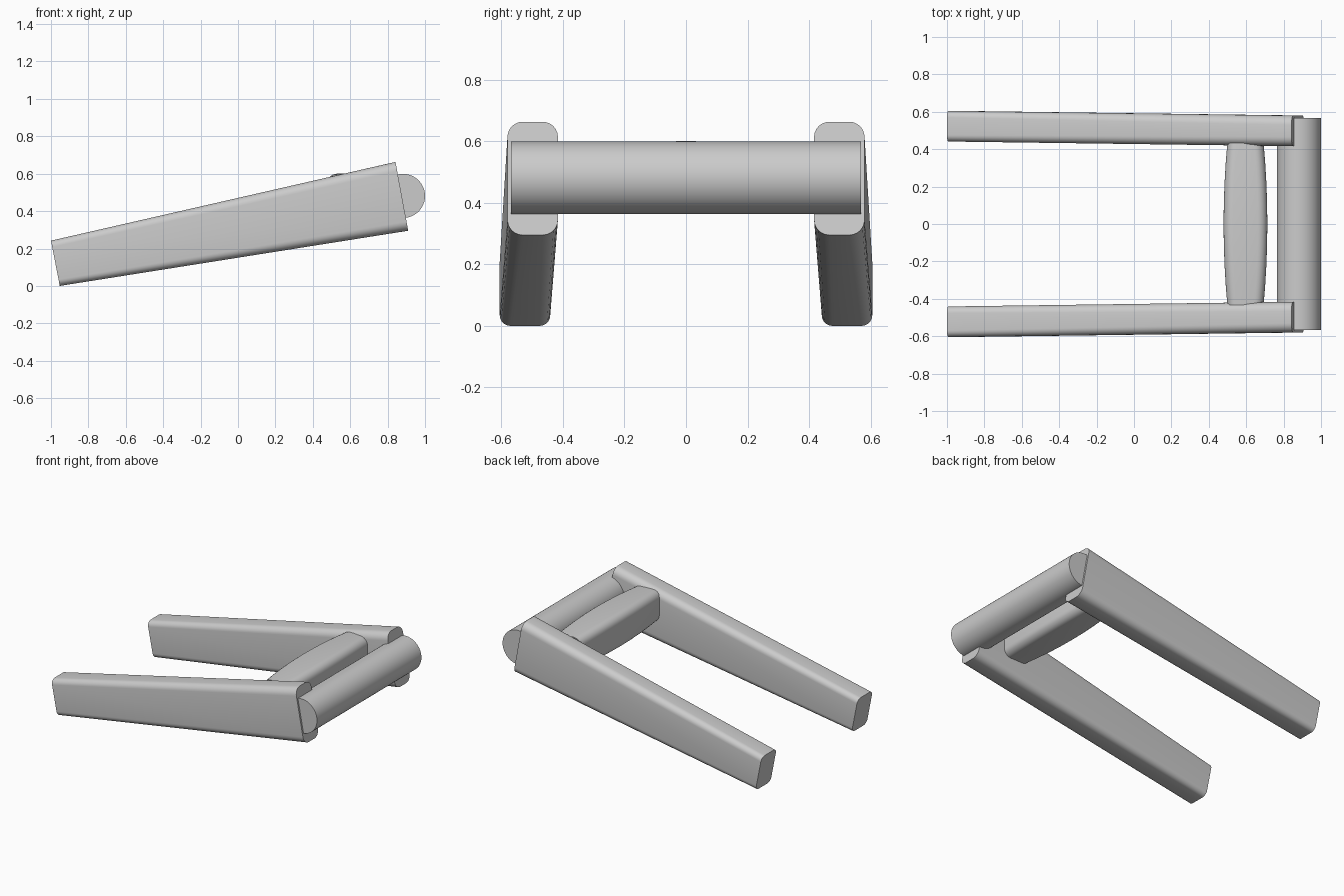
import bpy, bmesh, math
from mathutils import Vector

cube = bpy.data.objects.get("Cube")
if cube:
    bpy.data.objects.remove(cube, do_unlink=True)

grey = bpy.data.materials.new("plain_grey")
grey.use_nodes = True
color = (0.6, 0.6, 0.6, 1)
grey.diffuse_color = color
grey.node_tree.nodes["Principled BSDF"].inputs["Base Color"].default_value = color


def rounded_ring(center, u, v, radius, steps=6):
    """Rounded rectangle with half axes u and v."""
    points = []
    corners = ((1, 1), (-1, 1), (-1, -1), (1, -1))
    for i, (su, sv) in enumerate(corners):
        core = center + u * su + v * sv - (u.normalized() * su + v.normalized() * sv) * radius
        for k in range(steps + 1):
            a = math.pi / 2 * (i + k / steps)
            points.append(core + (u.normalized() * math.cos(a) + v.normalized() * math.sin(a)) * radius)
    return points


def loft(name, rings):
    """Skin consecutive rings and cap both ends."""
    bm = bmesh.new()
    loops = [[bm.verts.new(p) for p in ring] for ring in rings]
    for a, b in zip(loops, loops[1:]):
        for i in range(len(a)):
            j = (i + 1) % len(a)
            bm.faces.new((a[i], a[j], b[j], b[i]))
    bm.faces.new(loops[0])
    bm.faces.new(loops[-1])
    bmesh.ops.recalc_face_normals(bm, faces=bm.faces)
    mesh = bpy.data.meshes.new(name)
    bm.to_mesh(mesh)
    bm.free()
    obj = bpy.data.objects.new(name, mesh)
    bpy.context.collection.objects.link(obj)
    finish(obj)


def finish(obj):
    obj.data.materials.append(grey)
    bpy.ops.object.select_all(action='DESELECT')
    obj.select_set(True)
    bpy.context.view_layer.objects.active = obj
    bpy.ops.object.shade_smooth_by_angle(angle=math.radians(35))


def arm_ring(y, low, high, radius):
    bottom, top = Vector((low[0], y, low[1])), Vector((high[0], y, high[1]))
    return rounded_ring((bottom + top) / 2, Vector((0, 0.082, 0)), (top - bottom) / 2, radius)


# Tapered side arms, splayed slightly apart at the narrow end
for side, name in ((-1, "front_arm"), (1, "back_arm")):
    loft(name, [arm_ring(side * 0.523, (-0.953, 0), (-1, 0.242), 0.035),
                arm_ring(side * 0.498, (0.91, 0.295), (0.842, 0.663), 0.05)])

# Round bar across the wide end
bpy.ops.mesh.primitive_cylinder_add(vertices=48, radius=0.118, depth=1.136,
                                    location=(0.882, 0, 0.481), rotation=(math.pi / 2, 0, 0))
bar = bpy.context.object
bar.name = "round_end_bar"
finish(bar)

# Slightly bulging crossbar between the arms
rings = []
for i in range(9):
    t = i / 4 - 1
    bulge = 1 - t * t
    rings.append(rounded_ring(Vector((0.596, 0.432 * t, 0.483)),
                              Vector((0.097 + 0.02 * bulge, 0, 0)),
                              Vector((0, 0, 0.105 + 0.012 * bulge)), 0.05))
loft("crossbar", rings)
